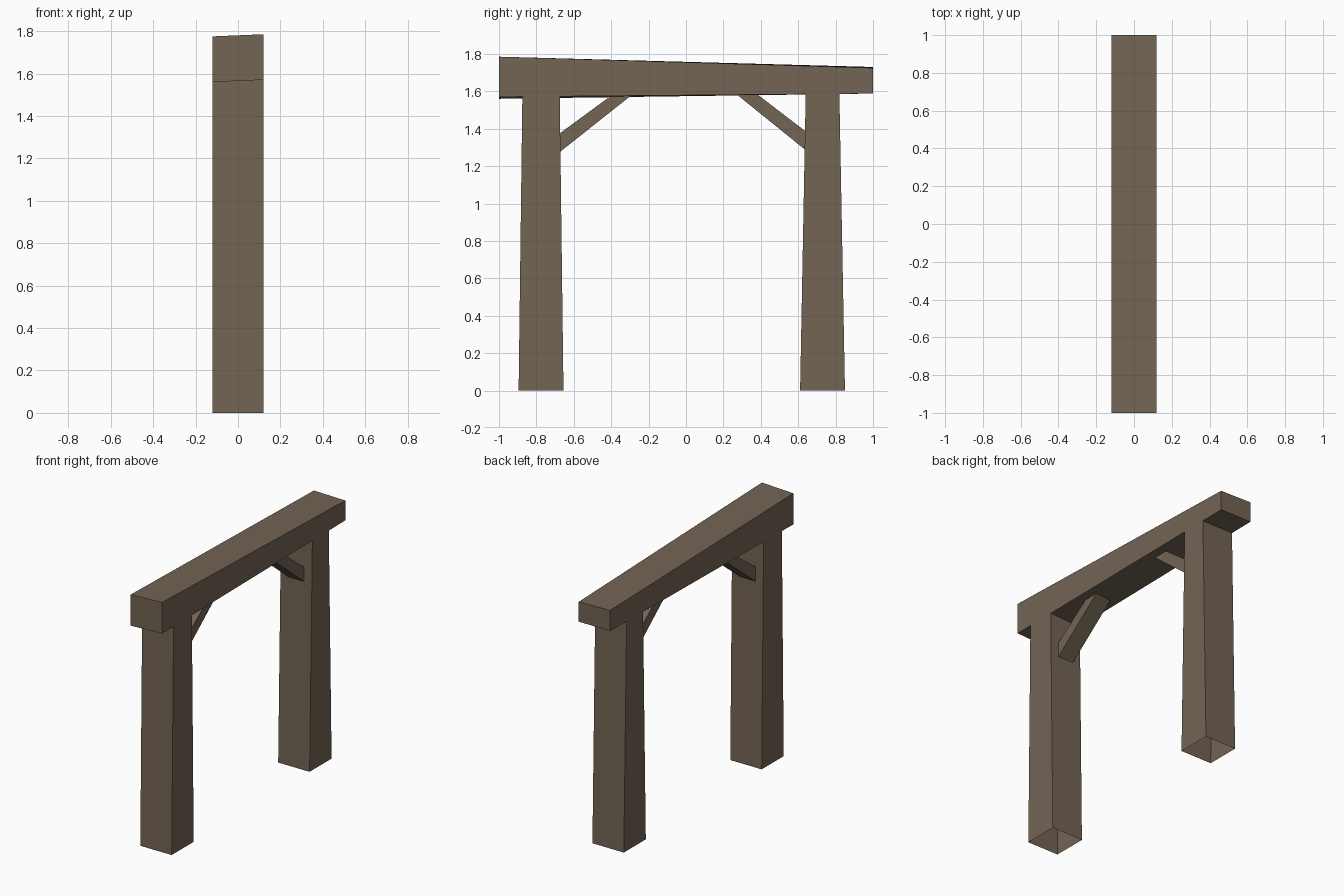
import bpy

if "Cube" in bpy.data.objects:
    bpy.data.objects.remove(bpy.data.objects["Cube"])

wood = bpy.data.materials.new("weathered brown wood")
wood.diffuse_color = (0.17, 0.128, 0.088, 1)
wood.use_nodes = True
wood.node_tree.nodes["Principled BSDF"].inputs["Base Color"].default_value = wood.diffuse_color

HALF = 0.12          # half width of beam and posts
# slightly warped beam: (bottom, top) heights at each end for left and right side
ENDS = {-1: {-1: (1.56, 1.775), 1: (1.57, 1.785)},
        1: {-1: (1.588, 1.73), 1: (1.588, 1.725)}}


def underside(x, y):
    """Height of the beam's lower face at a point."""
    s = 1 if x > 0 else -1
    a, b = ENDS[-1][s][0], ENDS[1][s][0]
    return a + (b - a) * (y + 1) / 2


def make_part(name, verts, faces):
    mesh = bpy.data.meshes.new(name)
    mesh.from_pydata(verts, [], faces)
    mesh.materials.append(wood)
    mesh.update()
    obj = bpy.data.objects.new(name, mesh)
    bpy.context.collection.objects.link(obj)
    return obj


def prism(name, left, right, caps=(True, True, True, True)):
    """Join a left (-x) and right (+x) four-point outline, counter-clockwise in y, z."""
    faces = [(3, 2, 1, 0), (4, 5, 6, 7)]
    for i, keep in enumerate(caps):
        j = (i + 1) % 4
        if keep:
            faces.append((i, j, j + 4, i + 4))
    return make_part(name, left + right, faces)


# Top beam
def beam_outline(s):
    (b0, t0), (b1, t1) = ENDS[-1][s], ENDS[1][s]
    x = s * HALF
    return [(x, -1, b0), (x, 1, b1), (x, 1, t1), (x, -1, t0)]


prism("top_beam", beam_outline(-1), beam_outline(1))


# Tapered posts, hollow underneath, meeting the beam's lower face
def post(name, y0, y1, ty0, ty1):
    def outline(x):
        return [(x, y0, 0), (x, y1, 0),
                (x, ty1, underside(x, ty1)), (x, ty0, underside(x, ty0))]
    prism(name, outline(-HALF), outline(HALF), (False, True, False, True))


post("front_post", -0.895, -0.655, -0.875, -0.675)
post("back_post", 0.61, 0.85, 0.64, 0.82)


# Diagonal braces, ends sunk a little into post and beam
def brace(name, pts):
    prism(name, [(-0.06, y, z) for y, z in pts], [(0.06, y, z) for y, z in pts])


brace("front_brace", [(-0.69, 1.263), (-0.285, 1.584), (-0.39, 1.584), (-0.69, 1.364)])
brace("back_brace", [(0.255, 1.596), (0.655, 1.273), (0.655, 1.374), (0.365, 1.596)])
